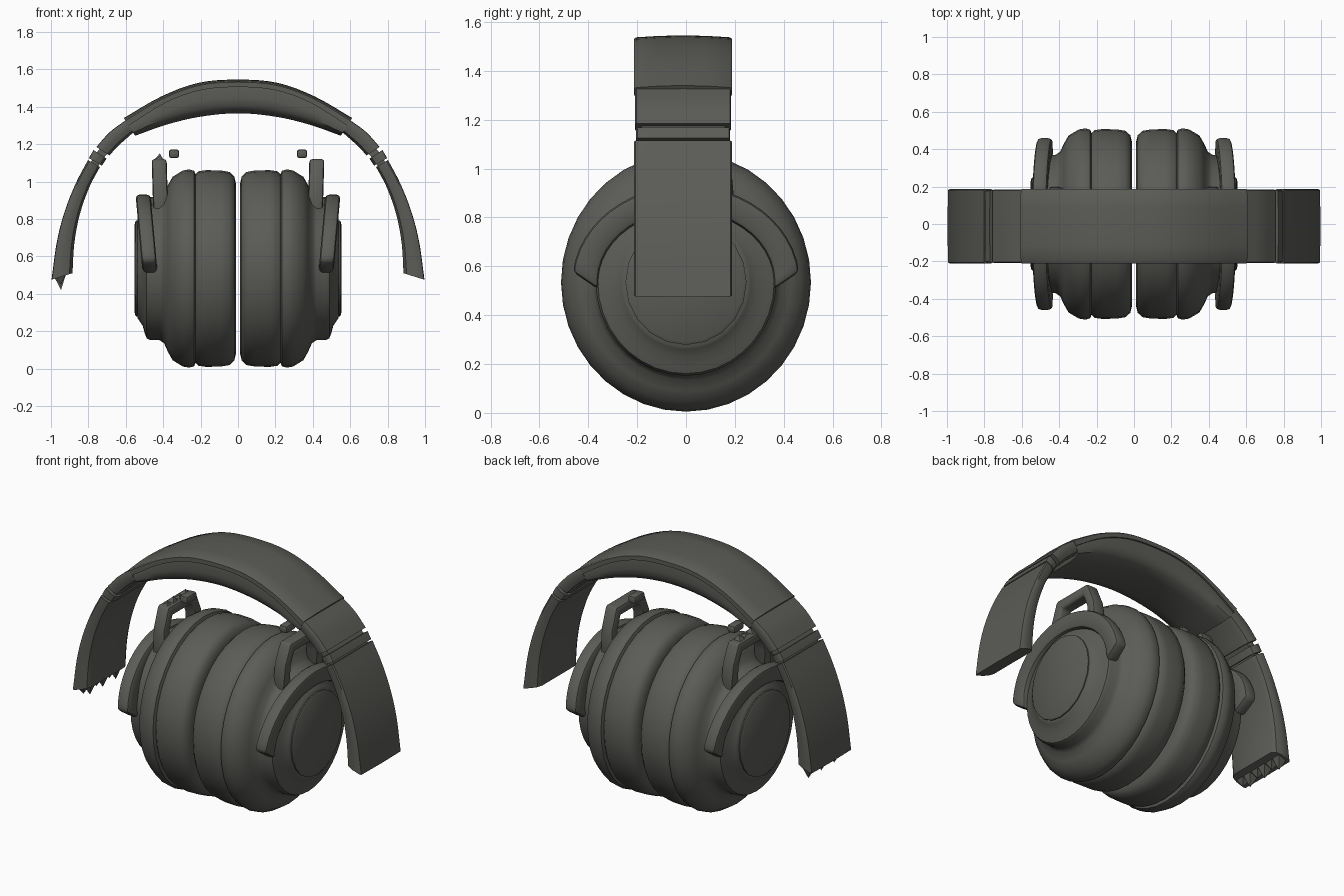
import bpy, bmesh, math
from mathutils import Vector

cube = bpy.data.objects.get("Cube")
if cube:
    bpy.data.objects.remove(cube, do_unlink=True)

mat = bpy.data.materials.new("charcoal")
mat.use_nodes = True
COLOR = (0.105, 0.106, 0.095, 1)
mat.diffuse_color = COLOR
mat.node_tree.nodes["Principled BSDF"].inputs["Base Color"].default_value = COLOR
CUP_Z = 0.535


def finish(name, bm, angle=38, bevel=0):
    bmesh.ops.remove_doubles(bm, verts=bm.verts, dist=0.0005)
    bmesh.ops.recalc_face_normals(bm, faces=bm.faces)
    me = bpy.data.meshes.new(name)
    bm.to_mesh(me)
    bm.free()
    me.materials.append(mat)
    ob = bpy.data.objects.new(name, me)
    bpy.context.collection.objects.link(ob)
    bpy.ops.object.select_all(action='DESELECT')
    ob.select_set(True)
    bpy.context.view_layer.objects.active = ob
    if bevel:
        mod = ob.modifiers.new("soft_edges", 'BEVEL')
        mod.width = bevel
        mod.segments = 2
        mod.limit_method = 'ANGLE'
        bpy.ops.object.modifier_apply(modifier=mod.name)
    bpy.ops.object.shade_smooth_by_angle(angle=math.radians(angle))
    return ob


def skin(bm, rings, close_rings=False):
    """Join matching closed rings of points, capping open ends."""
    rows = [[bm.verts.new(p) for p in ring] for ring in rings]
    n = len(rows[0])
    pairs = list(zip(rows, rows[1:]))
    if close_rings:
        pairs.append((rows[-1], rows[0]))
    for a, b in pairs:
        for i in range(n):
            j = (i + 1) % n
            bm.faces.new((a[i], a[j], b[j], b[i]))
    if not close_rings:
        bm.faces.new(rows[0])
        bm.faces.new(rows[-1])


def lathe(name, profile, side, closed=False, steps=36):
    """Spin (x, radius) points about the ear cup axis."""
    rings = []
    for x, r in profile:
        ring = []
        for k in range(steps):
            a = math.tau * k / steps
            ring.append((side * x, 0.965 * r * math.cos(a), CUP_Z + r * math.sin(a)))
        rings.append(ring)
    bm = bmesh.new()
    skin(bm, rings, closed)
    return finish(name, bm)


def smooth_path(points, div=4):
    """Catmull-Rom curve through 2D points."""
    p = [Vector(q) for q in points]
    p = [2 * p[0] - p[1]] + p + [2 * p[-1] - p[-2]]
    out = []
    for i in range(1, len(p) - 2):
        a, b, c, d = p[i - 1:i + 3]
        for k in range(div):
            t = k / div
            out.append(0.5 * (2 * b + (c - a) * t + (2 * a - 5 * b + 4 * c - d) * t ** 2
                              + (3 * b - a - 3 * c + d) * t ** 3))
    return out + [p[-2]]


def strap(name, outer, inner, section, half_width, side=1):
    """Sweep a section along the space between an outer and an inner path."""
    rings = []
    for o, i in zip(smooth_path(outer), smooth_path(inner)):
        ring = []
        for v, t in section:
            q = o.lerp(i, t)
            ring.append((side * q.x, -0.012 + v * half_width, q.y))
        rings.append(ring)
    bm = bmesh.new()
    skin(bm, rings)
    return finish(name, bm)


def both(half):
    """Mirror a half path that starts on the centre line."""
    return [(-x, z) for x, z in reversed(half[1:])] + half


def plate(name, outer, inner, x_range, side, lean=0.0, bevel=0.015):
    """Thick open frame between two (y, z) paths, leaning with height."""
    x0, x1 = x_range
    rings = []
    for o, i in zip(outer, inner):
        ring = []
        for (y, z), x in ((o, x0), (o, x1), (i, x1), (i, x0)):
            ring.append((side * (x + lean * (z - 0.9)), y, z))
        rings.append(ring)
    bm = bmesh.new()
    skin(bm, rings)
    return finish(name, bm, bevel=bevel)


def teeth(name, x, z, tip, width, count, half_width):
    """Row of ragged points along y."""
    bm = bmesh.new()
    step = 2 * half_width / count
    for k in range(count):
        y = -half_width + step * (k + 0.5) - 0.012
        base = [bm.verts.new((x + dx * width, y + dy * step / 2, z))
                for dx, dy in ((-1, -1), (1, -1), (1, 1), (-1, 1))]
        height = tip * (1 if k % 2 else 0.65)
        apex = bm.verts.new((x + 0.25 * width, y, z + height))
        bm.faces.new(base)
        for i in range(4):
            bm.faces.new((base[i], base[(i + 1) % 4], apex))
    return finish(name, bm, angle=10)


# Strap sections as (across, depth): crowned shell, soft pad, rounded arm
crowned = [(-1, 1), (-1, 0.35), (-0.96, 0.2), (-0.5, 0.06), (0, 0),
           (0.5, 0.06), (0.96, 0.2), (1, 0.35), (1, 1)]
padded = [(-0.95, 0), (-0.97, 0.4), (-0.93, 0.7), (-0.8, 0.9), (-0.5, 1), (0.5, 1),
          (0.8, 0.9), (0.93, 0.7), (0.97, 0.4), (0.95, 0)]
rounded = [(-0.97, 0.02), (-1, 0.12), (-1, 0.55), (-0.95, 0.85), (-0.82, 1), (0.82, 1),
           (0.95, 0.85), (1, 0.55), (1, 0.12), (0.97, 0.02), (0, 0)]
slim = [(-0.9, 0.2), (0.9, 0.2), (0.9, 0.8), (-0.9, 0.8)]

# Headband top
seam = [(0, 1.505), (0.2, 1.488), (0.39, 1.42), (0.585, 1.298)]
strap("headband_shell", both([(0, 1.545), (0.21, 1.528), (0.41, 1.455), (0.61, 1.34)]),
      both(seam), crowned, 0.2)
strap("headband_pad", both(seam),
      both([(0, 1.365), (0.2, 1.347), (0.38, 1.305), (0.55, 1.245)]), padded, 0.2)

# Half of the arch outline, from base to crossbar
arch_out = [(0.2, 0.84), (0.185, 1.0), (0.135, 1.12)]
arch_in = [(0.13, 0.84), (0.125, 0.98), (0.095, 1.06)]

for side, word in ((1, "left"), (-1, "right")):
    # Headband arms
    strap(word + "_slider", [(0.6, 1.328), (0.685, 1.265), (0.757, 1.185)],
          [(0.56, 1.262), (0.63, 1.2), (0.688, 1.14)], rounded, 0.197, side)
    strap(word + "_joint", [(0.72, 1.225), (0.775, 1.155), (0.815, 1.08)],
          [(0.66, 1.165), (0.71, 1.11), (0.75, 1.05)], slim, 0.19, side)
    strap(word + "_collar", [(0.772, 1.168), (0.785, 1.147), (0.797, 1.125)],
          [(0.703, 1.122), (0.716, 1.103), (0.728, 1.085)], rounded, 0.193, side)
    strap(word + "_arm",
          [(0.802, 1.115), (0.87, 0.985), (0.93, 0.83), (0.97, 0.67), (0.997, 0.475)],
          [(0.738, 1.078), (0.797, 0.965), (0.847, 0.82), (0.875, 0.67), (0.885, 0.51)],
          rounded, 0.2, side)

    # Ear cup: ring cushion, shell, end disc
    lathe(word + "_cushion",
          [(0.2, 0.3), (0.03, 0.3), (0.012, 0.33), (0.01, 0.45), (0.02, 0.492),
           (0.045, 0.516), (0.09, 0.524), (0.17, 0.526), (0.21, 0.52), (0.226, 0.505),
           (0.226, 0.4)], side, True)
    lathe(word + "_shell",
          [(0.19, 0), (0.19, 0.48), (0.226, 0.5), (0.234, 0.522), (0.26, 0.53),
           (0.295, 0.524), (0.35, 0.49), (0.375, 0.445), (0.395, 0.4), (0.42, 0.383),
           (0.47, 0.383), (0.488, 0.374), (0.499, 0.345), (0.51, 0.305), (0.53, 0.275),
           (0.538, 0.264), (0.538, 0)], side)
    lathe(word + "_disc", [(0.52, 0), (0.52, 0.257), (0.545, 0.257), (0.552, 0.245),
                           (0.553, 0)], side, steps=20)

    # Crescent yoke over the upper half of the shell
    outer, inner = [], []
    for k in range(25):
        f = k / 24
        a = math.radians(6 + 168 * f)
        b = math.radians(-6 + 192 * f)
        outer.append((0.465 * math.cos(a), CUP_Z + 0.395 * math.sin(a)))
        inner.append((0.36 * math.cos(b), CUP_Z + 0.29 * math.sin(b)))
    plate(word + "_yoke", outer, inner, (0.465, 0.545), side, 0.09, 0.02)

    # Hinge arch and its pivot
    plate(word + "_hinge_arch", arch_out + [(-y, z) for y, z in reversed(arch_out)],
          arch_in + [(-y, z) for y, z in reversed(arch_in)], (0.375, 0.455), side, 0.03)
    plate(word + "_pivot", [(-0.05, 1.172), (0.05, 1.172)], [(-0.05, 1.125), (0.05, 1.125)],
          (0.315, 0.37), side, 0, 0.014)

# Ragged broken edges on the right side
teeth("right_arm_ragged_end", -0.955, 0.505, -0.085, 0.035, 6, 0.19)
teeth("right_arch_ragged_top", -0.425, 1.11, 0.04, 0.03, 4, 0.12)
